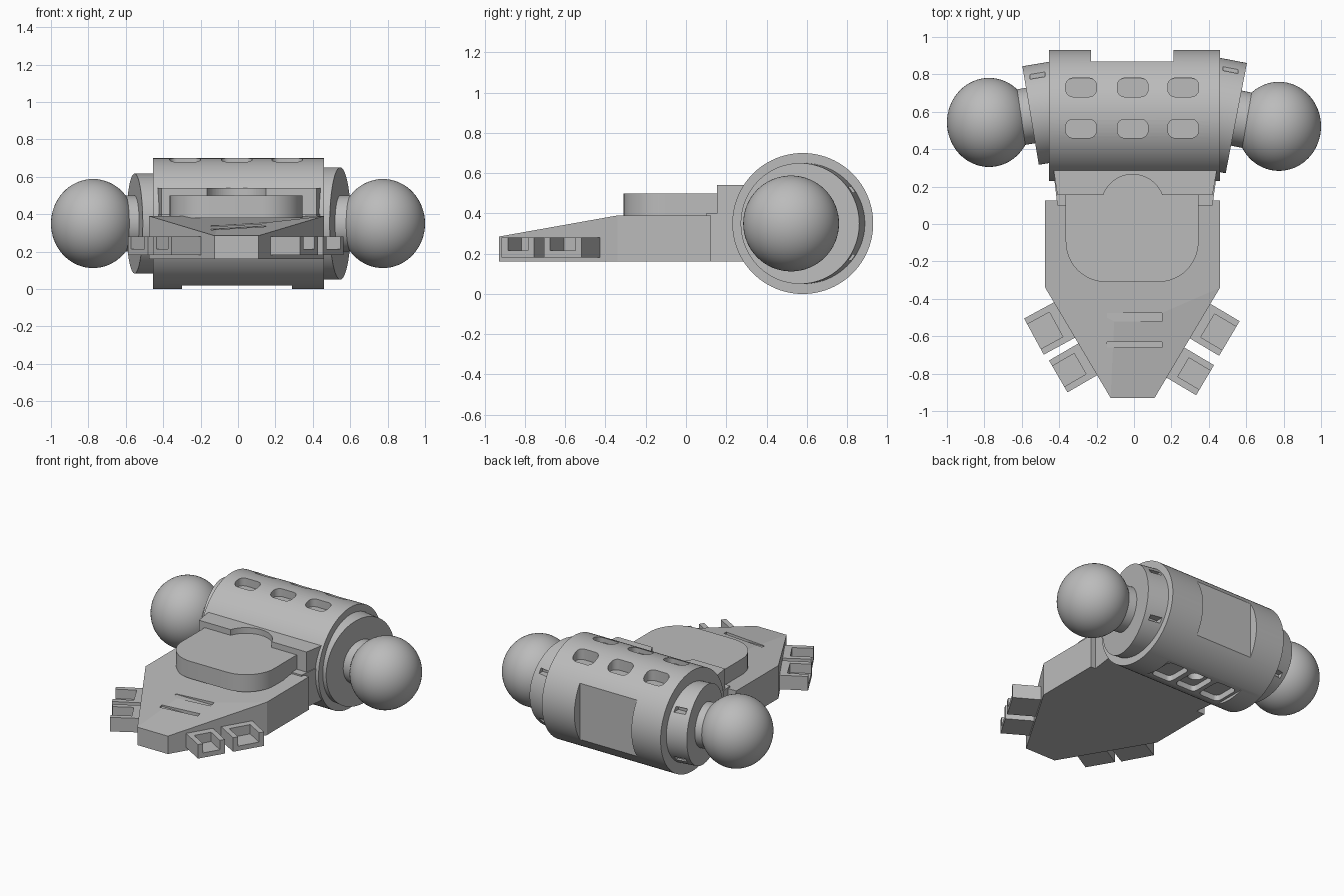
import bpy, bmesh, math
from mathutils import Vector, Matrix

if "Cube" in bpy.data.objects:
    bpy.data.objects.remove(bpy.data.objects["Cube"])

grey = bpy.data.materials.new("plain_grey")
grey.use_nodes = True
grey.diffuse_color = (0.5, 0.5, 0.5, 1)
grey.node_tree.nodes["Principled BSDF"].inputs["Base Color"].default_value = (0.5, 0.5, 0.5, 1)


def make(name, bm):
    bmesh.ops.recalc_face_normals(bm, faces=bm.faces)
    mesh = bpy.data.meshes.new(name)
    bm.to_mesh(mesh)
    bm.free()
    mesh.materials.append(grey)
    obj = bpy.data.objects.new(name, mesh)
    bpy.context.collection.objects.link(obj)
    return obj


def box(name, low, high):
    bm = bmesh.new()
    low, high = Vector(low), Vector(high)
    place = Matrix.Translation((low + high) / 2) @ Matrix.Diagonal((*(high - low), 1))
    bmesh.ops.create_cube(bm, size=1, matrix=place)
    return make(name, bm)


def prism(name, outline, bottom, top):
    bm = bmesh.new()
    base = bm.faces.new([bm.verts.new((x, y, bottom)) for x, y in outline])
    new = bmesh.ops.extrude_face_region(bm, geom=[base])["geom"]
    for v in new:
        if isinstance(v, bmesh.types.BMVert):
            v.co.z = top
    return make(name, bm)


def rod(name, start, end, radius):
    start, end = Vector(start), Vector(end)
    axis = end - start
    place = Matrix.Translation((start + end) / 2) @ axis.to_track_quat('Z', 'Y').to_matrix().to_4x4()
    bm = bmesh.new()
    bmesh.ops.create_cone(bm, cap_ends=True, segments=96, radius1=radius,
                          radius2=radius, depth=axis.length, matrix=place)
    return make(name, bm)


def rounded(cx, cy, w, d, r):
    pts = []
    for i, (sx, sy) in enumerate([(1, 1), (-1, 1), (-1, -1), (1, -1)]):
        for k in range(7):
            a = math.radians(90 * i + 15 * k)
            pts.append((cx + sx * (w / 2 - r) + r * math.cos(a), cy + sy * (d / 2 - r) + r * math.sin(a)))
    return pts


def activate(obj):
    bpy.ops.object.select_all(action='DESELECT')
    obj.select_set(True)
    bpy.context.view_layer.objects.active = obj


def carve(obj, cutters):
    activate(obj)
    for c in cutters:
        c.hide_render = True
        mod = obj.modifiers.new("cut", 'BOOLEAN')
        mod.operation, mod.solver, mod.object = 'DIFFERENCE', 'EXACT', c
        bpy.ops.object.modifier_apply(modifier=mod.name)
        bpy.data.objects.remove(c)


def smooth(obj):
    activate(obj)
    bpy.ops.object.shade_smooth_by_angle(angle=math.radians(30))


MID = -0.007          # centre line of the hull
AY, AZ = 0.58, 0.35   # axis of the barrel

# Barrel with windows, a flat back panel and a recessed underside
barrel = rod("barrel", (-0.455, AY, AZ), (0.46, AY, AZ), 0.35)
cuts = [box("back_cut", (-0.23, 0.87, -0.1), (0.21, 1.1, 0.8)),
        box("belly_cut", (-0.3, 0.4, -0.1), (0.29, 0.8, 0.02))]
for x in (-0.283, MID, 0.263):
    for y, floor in ((0.51, 0.645), (0.73, 0.61)):
        cuts.append(prism("window_cut", rounded(x, y, 0.165, 0.1, 0.04), floor, 0.9))
for x in (-0.2, MID, 0.19):
    cuts.append(prism("belly_pocket_cut", rounded(x, AY, 0.16, 0.19, 0.03), -0.1, 0.06))
cuts.append(rod("belly_hole_cut", (MID, 0.6, 0), (MID, 0.6, 0.14), 0.055))
carve(barrel, cuts)
smooth(barrel)

# Tilted end caps, necks and balls
for side, s, face, ball, r in (("left", 1, (0.547, 0.566, AZ), (0.775, 0.522, AZ), 0.3),
                               ("right", -1, (-0.553, 0.58, AZ), (-0.775, 0.543, AZ), 0.267)):
    f, b = Vector(face), Vector(ball)
    axis = (b - f).normalized()
    cap = rod(side + "_end_cap", f - axis * 0.19, f, r)
    notches = []
    for dz in (-0.17, 0.17):
        rim = f.y + math.sqrt(r * r - dz * dz)
        notches.append(box("notch_cut", (s * 0.515 - 0.04, rim - 0.025, AZ + dz - 0.015),
                           (s * 0.515 + 0.04, rim + 0.1, AZ + dz + 0.015)))
    carve(cap, notches)
    smooth(cap)
    smooth(rod(side + "_neck", f - axis * 0.05, b, 0.15))
    bm = bmesh.new()
    bmesh.ops.create_uvsphere(bm, u_segments=64, v_segments=32, radius=0.238,
                              matrix=Matrix.Translation(b) @ Matrix.Diagonal((0.945, 1, 1, 1)))
    smooth(make(side + "_ball", bm))

# Wedge hull: tapered plan with a sloping nose deck and two slits
hull = prism("hull", [(0.46, 0.125), (0.46, -0.34), (0.11, -0.93), (-0.125, -0.93),
                      (-0.475, -0.34), (-0.475, 0.125)], 0.16, 0.39)
for v in hull.data.vertices:
    if v.co.z > 0.3 and v.co.y < -0.9:
        v.co.z = 0.285
carve(hull, [box("slit_cut", (-0.145, y, z), (0.15, y + w, 0.6))
             for y, w, z in ((-0.52, 0.045, 0.335), (-0.66, 0.03, 0.31))])

# Bridge joining hull and barrel, with an arc notched out of its top
prism("lower_bridge", [(-0.41, 0.1), (0.42, 0.1), (0.455, 0.36), (-0.44, 0.36)], 0.16, 0.4)
bridge = prism("upper_bridge", [(-0.41, 0.155), (0.42, 0.155), (0.455, 0.36), (-0.44, 0.36)], 0.38, 0.54)
carve(bridge, [rod("arc_cut", (MID, 0.097, 0.5), (MID, 0.097, 0.7), 0.168)])

# Raised deck pad with two large rounded front corners
R = 0.215
pad = [(0.345, 0.17), (-0.365, 0.17)]
for cx, start in ((-0.365 + R, 180), (0.345 - R, 270)):
    for k in range(13):
        a = math.radians(start + 7.5 * k)
        pad.append((cx + R * math.cos(a), -0.31 + R + R * math.sin(a)))
smooth(prism("deck_pad", pad, 0.38, 0.5))

# Open trays on the angled hull sides
for name, outer, inner, length in (
        ("left_rear_tray", (0.51, -0.612), (0.355, -0.52), 0.215),
        ("left_front_tray", (0.38, -0.835), (0.22, -0.74), 0.187),
        ("right_rear_tray", (-0.535, -0.602), (-0.375, -0.515), 0.22),
        ("right_front_tray", (-0.405, -0.815), (-0.25, -0.725), 0.197)):
    o, i = Vector(outer), Vector(inner)
    out = (o - i).normalized()
    along = Vector((-out.y, out.x))

    def rect(a, b, w):
        return [tuple(p + along * w * k) for p, k in ((a, -0.5), (b, -0.5), (b, 0.5), (a, 0.5))]

    tray = prism(name, rect(i - out * 0.04, o, length), 0.182, 0.28)
    carve(tray, [prism("tray_cut", rect(o - out * 0.135, o + out * 0.1, length - 0.07), 0.215, 0.4)])
